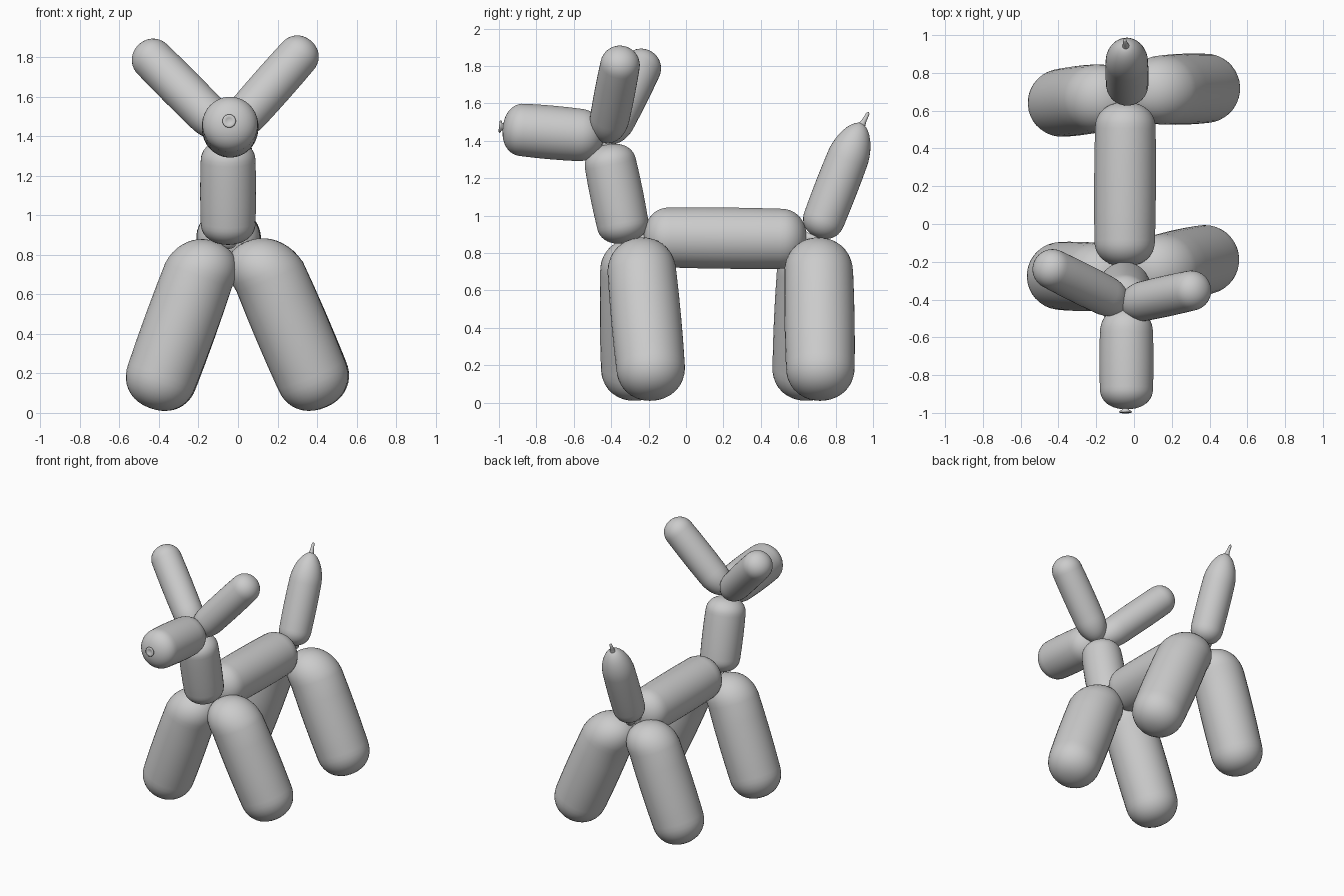
import bpy, bmesh, math
from mathutils import Vector

if "Cube" in bpy.data.objects:
    bpy.data.objects.remove(bpy.data.objects["Cube"])

SIDES = 36


def lathe(name, a, b, profile, shift=(0, 0, 0)):
    """Revolve (distance, radius, shift weight) rows around the axis a -> b."""
    a, b, shift = Vector(a), Vector(b), Vector(shift)
    d = (b - a).normalized()
    u = d.orthogonal().normalized()
    v = d.cross(u)
    bm = bmesh.new()
    rings = []
    for dist, rad, w in profile:
        c = a + d * dist + shift * w
        if rad < 1e-5:
            rings.append([bm.verts.new(c)])
        else:
            rings.append([bm.verts.new(c + rad * (u * math.cos(t) + v * math.sin(t)))
                          for t in (2 * math.pi * i / SIDES for i in range(SIDES))])
    for p, q in zip(rings, rings[1:]):
        for i in range(SIDES):
            j = (i + 1) % SIDES
            quad = [p[i % len(p)], p[j % len(p)], q[j % len(q)], q[i % len(q)]]
            bm.faces.new(list(dict.fromkeys(quad)))
    bmesh.ops.recalc_face_normals(bm, faces=bm.faces)
    for f in bm.faces:
        f.smooth = True
    me = bpy.data.meshes.new(name)
    bm.to_mesh(me)
    bm.free()
    ob = bpy.data.objects.new(name, me)
    bpy.context.collection.objects.link(ob)
    return ob


def balloon(name, a, b, r, cap_a, cap_b, pa=2.2, pb=2.2, shift=(0, 0, 0), n=10):
    """Inflated segment from tip a to tip b with rounded caps."""
    length = (Vector(b) - Vector(a)).length
    prof = []
    for i in range(n + 1):
        t = math.pi / 2 * i / n
        prof.append((cap_a * (1 - math.cos(t) ** (2 / pa)),
                     r * math.sin(t) ** (2 / pa), math.cos(t) ** (2 / pa)))
    mid = length - cap_a - cap_b
    for k in (0.25, 0.5, 0.75):
        prof.append((cap_a + mid * k, r * (1 + 0.08 * k * (1 - k)), 0))
    for i in range(n, -1, -1):
        t = math.pi / 2 * i / n
        c = max(math.cos(t), 0)
        prof.append((length - cap_b * (1 - c ** (2 / pb)),
                     r * math.sin(t) ** (2 / pb), 0))
    return lathe(name, a, b, prof, shift)


def leg(name, joint, top, foot, r):
    """Leg whose upper cap leans toward the twist joint."""
    joint, top, foot = Vector(joint), Vector(top), Vector(foot)
    d = (foot - top).normalized()
    a = top - d * r
    balloon(name, a, foot + d * r * 0.98, r, r, r * 0.98, shift=joint - a)


# Body, neck, snout
balloon("body", (-0.05, -0.225, 0.885), (-0.045, 0.645, 0.875), 0.161, 0.14, 0.14)
balloon("neck", (-0.05, -0.318, 0.855), (-0.05, -0.425, 1.38), 0.139, 0.11, 0.11)
balloon("snout", (-0.04, -0.44, 1.42), (-0.04, -0.98, 1.468), 0.141, 0.14, 0.11)

# Ears
balloon("right_ear", (-0.05, -0.43, 1.405), (0.37, -0.338, 1.88), 0.106, 0.17, 0.105, 2.0, 2.1)
balloon("left_ear", (-0.05, -0.43, 1.405), (-0.50, -0.205, 1.856), 0.106, 0.17, 0.105, 2.0, 2.1)

# Legs
leg("front_right_leg", (0.04, -0.25, 0.865), (0.16, -0.235, 0.69), (0.37, -0.19, 0.195), 0.184)
leg("front_left_leg", (-0.11, -0.28, 0.865), (-0.20, -0.28, 0.695), (-0.385, -0.275, 0.19), 0.18)
leg("back_right_leg", (0.04, 0.705, 0.865), (0.16, 0.71, 0.69), (0.375, 0.718, 0.195), 0.184)
leg("back_left_leg", (-0.11, 0.68, 0.865), (-0.20, 0.665, 0.695), (-0.38, 0.642, 0.19), 0.18)

# Tail with its uninflated tip
balloon("tail", (-0.035, 0.70, 0.885), (-0.04, 0.938, 1.495), 0.112, 0.11, 0.21, 2.2, 1.8)
lathe("tail_tip", (-0.04, 0.925, 1.455), (-0.05, 0.977, 1.555),
      [(0, 0, 0), (0, 0.035, 0), (0.03, 0.02, 0), (0.06, 0.013, 0), (0.105, 0.009, 0), (0.113, 0, 0)])

# Tied knot on the snout
lathe("nose_knot", (-0.045, -0.96, 1.473), (-0.045, -1.0, 1.477),
      [(0, 0.03, 0), (0.015, 0.02, 0), (0.024, 0.019, 0), (0.03, 0.032, 0),
       (0.036, 0.034, 0), (0.04, 0.028, 0), (0.036, 0.016, 0), (0.03, 0, 0)])

# Twist joints between the segments
for name, p, d in (("head_twist", (-0.05, -0.425, 1.39), (0, -0.2, 1)),
                   ("shoulder_twist", (-0.045, -0.26, 0.87), (0, 1, 0)),
                   ("hip_twist", (-0.04, 0.685, 0.88), (0, 1, 0))):
    c, d = Vector(p), Vector(d).normalized() * 0.05
    lathe(name, c - d, c + d, [(0, 0, 0), (0, 0.04, 0), (0.03, 0.024, 0), (0.05, 0.03, 0),
                               (0.07, 0.024, 0), (0.1, 0.04, 0), (0.1, 0, 0)])
